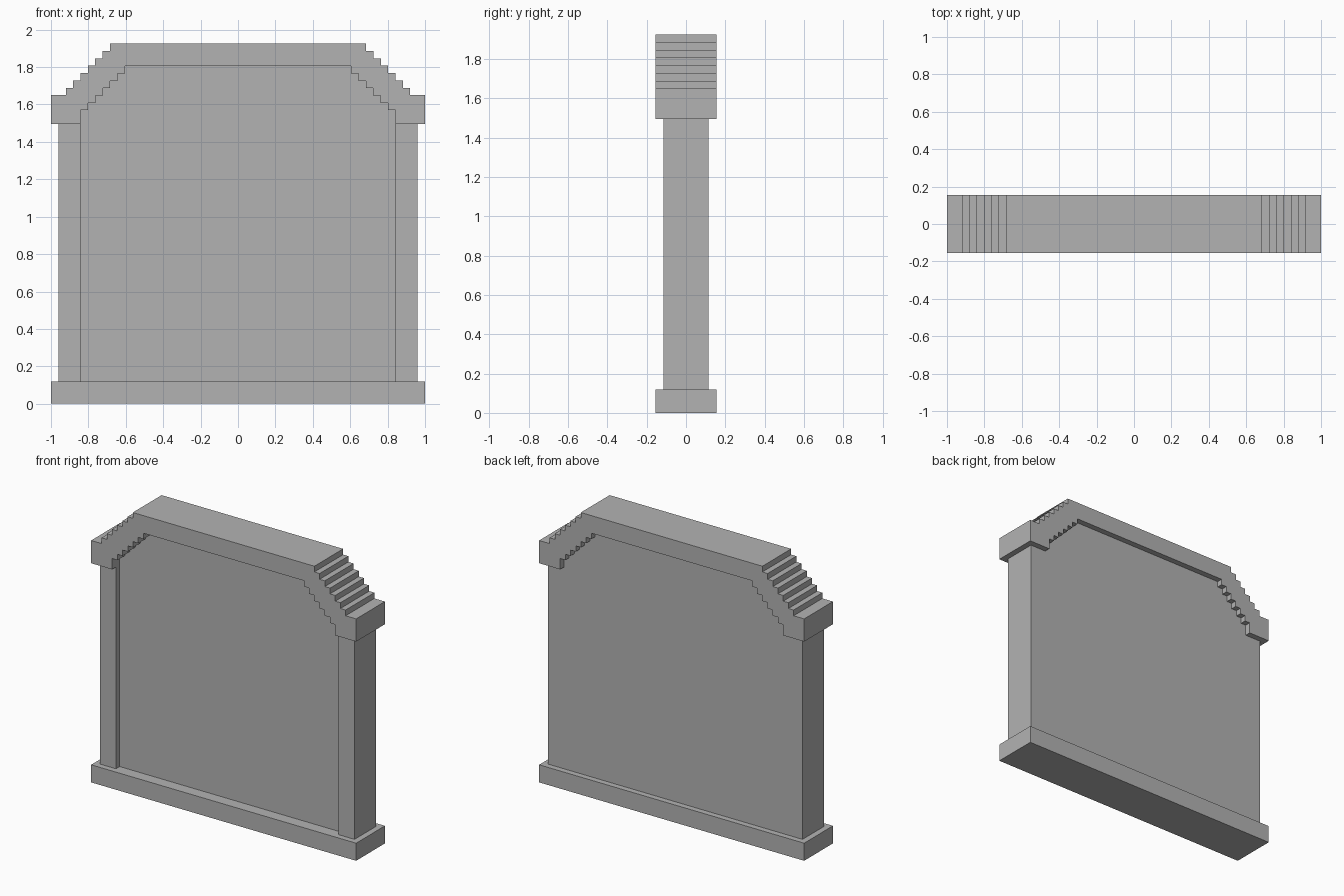
import bpy
import bmesh

cube = bpy.data.objects.get("Cube")
if cube:
    bpy.data.objects.remove(cube, do_unlink=True)

# Plain stone material
stone = bpy.data.materials.new("grey_stone")
stone.use_nodes = True
colour = (0.45, 0.45, 0.45, 1)
stone.diffuse_color = colour
stone.node_tree.nodes["Principled BSDF"].inputs["Base Color"].default_value = colour

STEP = 0.0393      # size of each stair in the arch
HALF = 0.155       # half depth of base and arch
BODY = 0.115       # half depth of pillars
BASE_TOP = 0.12
SPRING = 1.495     # height where the arch meets the pillars
INNER = 0.605 + 6 * STEP


def extrude(name, outline, y0, y1):
    """Extrude an x-z outline along y."""
    bm = bmesh.new()
    face = bm.faces.new([bm.verts.new((x, y0, z)) for x, z in outline])
    result = bmesh.ops.extrude_face_region(bm, geom=[face])
    moved = [v for v in result["geom"] if isinstance(v, bmesh.types.BMVert)]
    bmesh.ops.translate(bm, verts=moved, vec=(0, y1 - y0, 0))
    bmesh.ops.recalc_face_normals(bm, faces=bm.faces)
    mesh = bpy.data.meshes.new(name)
    bm.to_mesh(mesh)
    bm.free()
    mesh.materials.append(stone)
    obj = bpy.data.objects.new(name, mesh)
    bpy.context.collection.objects.link(obj)
    return obj


def rect(x0, x1, z0, z1):
    return [(x0, z0), (x1, z0), (x1, z1), (x0, z1)]


def stairs(x, z, drops):
    """Points going outward and down in equal steps."""
    pts = [(x, z)]
    for _ in range(drops):
        z -= STEP
        pts.append((x, z))
        x += STEP
        pts.append((x, z))
    return pts


def mirrored(pts):
    """Left-hand copy in reverse order, so the outline runs on."""
    return [(-x, z) for x, z in reversed(pts)]


# Base plinth
extrude("base", rect(-1, 1, 0, BASE_TOP), -HALF, HALF)

# Side pillars
for side, name in ((1, "left_pillar"), (-1, "right_pillar")):
    extrude(name, rect(side * INNER, side * 0.96, BASE_TOP, SPRING), -BODY, BODY)

# Panel: recessed in front, flush with the pillars behind
inner = stairs(0.605, 1.805, 6)
panel = inner + [(INNER, BASE_TOP)]
extrude("panel", mirrored(panel) + panel, -0.075, BODY)

# Stepped arch
outer = stairs(0.685, 1.925, 7)
outer[-1] = (1, outer[-1][1])
half_arch = outer + [(1, SPRING), (INNER, SPRING)] + inner[::-1]
extrude("stepped_arch", half_arch + mirrored(half_arch), -HALF, HALF)
